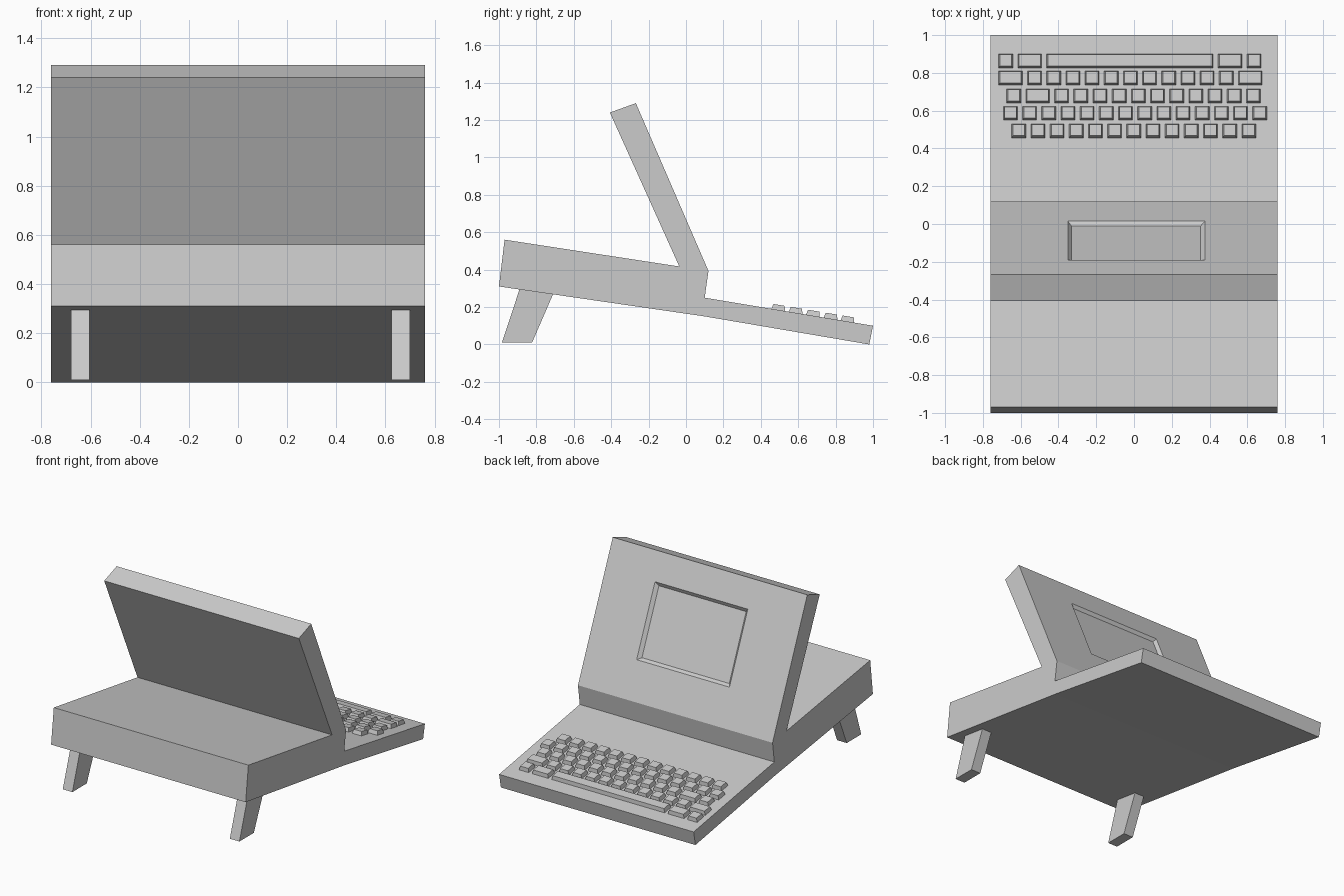
import bpy, bmesh
from mathutils import Vector

if "Cube" in bpy.data.objects:
    bpy.data.objects.remove(bpy.data.objects["Cube"])


def finish(bm, name):
    bmesh.ops.recalc_face_normals(bm, faces=bm.faces)
    mesh = bpy.data.meshes.new(name)
    bm.to_mesh(mesh)
    bm.free()
    obj = bpy.data.objects.new(name, mesh)
    bpy.context.collection.objects.link(obj)
    return obj


def add_prism(bm, profile, x0, x1):
    """Extrude a (y, z) side profile from x0 to x1."""
    face = bm.faces.new([bm.verts.new((x0, y, z)) for y, z in profile])
    ext = bmesh.ops.extrude_face_region(bm, geom=[face])
    verts = [v for v in ext["geom"] if isinstance(v, bmesh.types.BMVert)]
    bmesh.ops.translate(bm, verts=verts, vec=(x1 - x0, 0, 0))


HALF = 0.76

# Wedge-shaped case with stepped keyboard deck
bm = bmesh.new()
add_prism(bm, [(-1, 0.31), (-0.97, 0.56), (0.12, 0.393), (0.10, 0.25),
               (1.0, 0.10), (0.98, 0.0), (0.10, 0.15)], -HALF, HALF)
finish(bm, "case")

# Tilted lid with recessed screen
low, high = Vector((0, 0.12, 0.393)), Vector((0, -0.268, 1.29))
up = (high - low).normalized()
normal = Vector((0, up.z, -up.y))
bm = bmesh.new()
add_prism(bm, [(low.y, low.z), (high.y, high.z), (-0.407, 1.24), (-0.035, 0.415)],
          -HALF, HALF)
bmesh.ops.recalc_face_normals(bm, faces=bm.faces)
front = max(bm.faces, key=lambda f: f.normal.dot(normal))
bmesh.ops.delete(bm, geom=[front], context='FACES_ONLY')


def screen_ring(x0, x1, t0, t1, depth):
    return [bm.verts.new(Vector((x, 0, 0)) + low + up * t - normal * depth)
            for x, t in ((x0, t0), (x1, t0), (x1, t1), (x0, t1))]


length = (high - low).length
rings = [screen_ring(-HALF, HALF, 0, length, 0),
         screen_ring(-0.35, 0.375, 0.265, 0.78, 0),
         screen_ring(-0.33, 0.352, 0.285, 0.76, 0.02)]
for a, b in zip(rings, rings[1:]):
    for i in range(4):
        j = (i + 1) % 4
        bm.faces.new((a[i], a[j], b[j], b[i]))
bm.faces.new(rings[-1])
bmesh.ops.remove_doubles(bm, verts=bm.verts, dist=0.0005)
finish(bm, "screen_lid")

# Raked rear legs
for name, x in (("left_leg", -0.68), ("right_leg", 0.625)):
    bm = bmesh.new()
    add_prism(bm, [(-0.89, 0.295), (-0.71, 0.27), (-0.823, 0.01), (-0.984, 0.01)],
              x, x + 0.075)
    finish(bm, name)

# Keyboard: rows of (near y, start x, key widths)
K, W, GAP, DEPTH = 0.076, 0.127, 0.0255, 0.074
rows = [
    (0.826, -0.717, [K, W, 0.883, W, K]),
    (0.736, -0.717, [W] + [K] * 11 + [W]),
    (0.641, -0.675, [K, W] + [K] * 11),
    (0.549, -0.692, [K] * 14),
    (0.456, -0.648, [K] * 13),
]
deck_normal = Vector((0, 0.164, 0.986))


def deck_point(x, y, h):
    return Vector((x, y, 0.25 - (y - 0.10) / 6)) + deck_normal * h


bm = bmesh.new()
for y, x, widths in rows:
    for w in widths:
        loops = []
        for inset, h in ((0, -0.002), (0.007, 0.027)):
            x0, x1, y0, y1 = x + inset, x + w - inset, y + inset, y + DEPTH - inset
            loops.append([bm.verts.new(deck_point(px, py, h)) for px, py in
                          ((x0, y0), (x1, y0), (x1, y1), (x0, y1))])
        base, top = loops
        bm.faces.new(base[::-1])
        bm.faces.new(top)
        for i in range(4):
            j = (i + 1) % 4
            bm.faces.new((base[i], base[j], top[j], top[i]))
        x += w + GAP
finish(bm, "keys")
